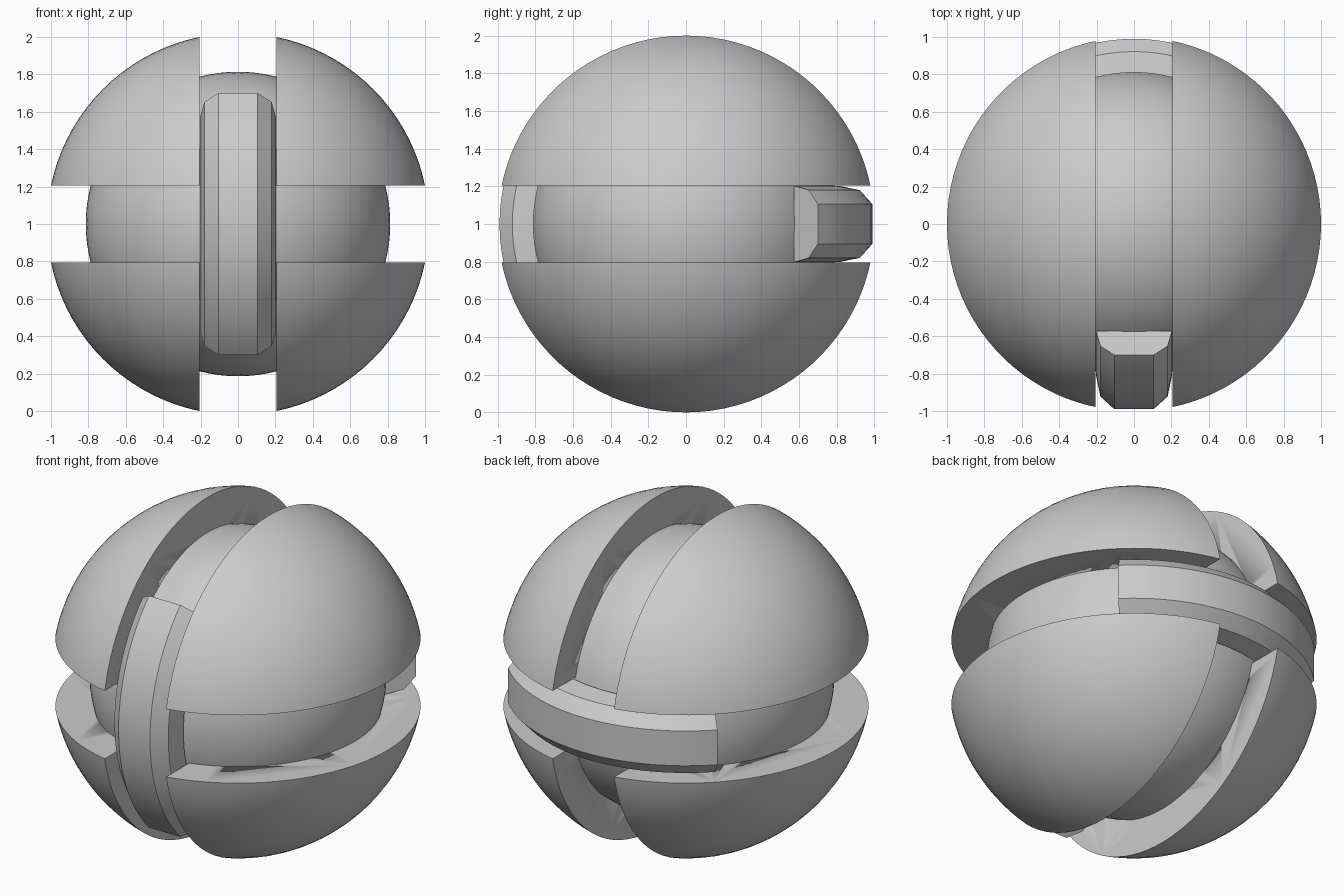
import bpy, bmesh
from math import radians, sin, cos, pi
from mathutils import Matrix, Vector

if "Cube" in bpy.data.objects:
    bpy.data.objects.remove(bpy.data.objects["Cube"])

GAP = 0.205      # half width of the grooves
R_OUT = 1.021    # outer shell radius
R_CORE = 0.814   # inner ball radius


def finish(name, bm):
    bmesh.ops.recalc_face_normals(bm, faces=bm.faces[:])
    me = bpy.data.meshes.new(name)
    bm.to_mesh(me)
    bm.free()
    ob = bpy.data.objects.new(name, me)
    ob.location.z = 1
    bpy.context.collection.objects.link(ob)
    bpy.ops.object.select_all(action='DESELECT')
    ob.select_set(True)
    bpy.context.view_layer.objects.active = ob
    bpy.ops.object.shade_smooth_by_angle(angle=radians(20))
    return ob


def ball(radius):
    # sphere with its poles on the y axis
    bm = bmesh.new()
    bmesh.ops.create_uvsphere(bm, u_segments=96, v_segments=48, radius=radius,
                              matrix=Matrix.Rotation(pi / 2, 4, 'X'))
    return bm


# Inner ball
core = finish("inner_ball", ball(R_CORE))

# Outer shell: one quarter, hollowed by the inner ball, mirrored in x and z
bm = ball(R_OUT)
for axis in (Vector((1, 0, 0)), Vector((0, 0, 1))):
    cut = bmesh.ops.bisect_plane(bm, geom=bm.verts[:] + bm.edges[:] + bm.faces[:],
                                 plane_co=axis * GAP, plane_no=axis, clear_inner=True)
    bmesh.ops.holes_fill(bm, edges=[e for e in bm.edges if e.is_boundary], sides=0)
shell = finish("outer_shell", bm)
hollow = shell.modifiers.new("hollow", 'BOOLEAN')
hollow.operation = 'DIFFERENCE'
hollow.solver = 'EXACT'
hollow.object = core
mirror = shell.modifiers.new("mirror", 'MIRROR')
mirror.use_axis = (True, False, True)
mirror.use_mirror_merge = False


# Curved sliders: bevelled profile (half width, radius) swept through 90 degrees
def slider(name, turn):
    half = [(0.203, 0.81), (0.18, 0.922), (0.105, 0.99)]
    profile = half + [(-w, r) for w, r in reversed(half)]
    steps = 24
    bm = bmesh.new()
    rings = []
    for i in range(steps + 1):
        a = radians(-45 + 90 * i / steps)
        rings.append([bm.verts.new((w, -r * cos(a), r * sin(a))) for w, r in profile])
    n = len(profile)
    for a, b in zip(rings, rings[1:]):
        for j in range(n):
            k = (j + 1) % n
            bm.faces.new((a[j], a[k], b[k], b[j]))
    bm.faces.new(rings[0])
    bm.faces.new(rings[-1])
    bm.transform(turn)
    return finish(name, bm)


slider("front_slider", Matrix.Identity(4))
slider("back_slider", Matrix.Rotation(pi, 4, 'Z') @ Matrix.Rotation(pi / 2, 4, 'Y'))
